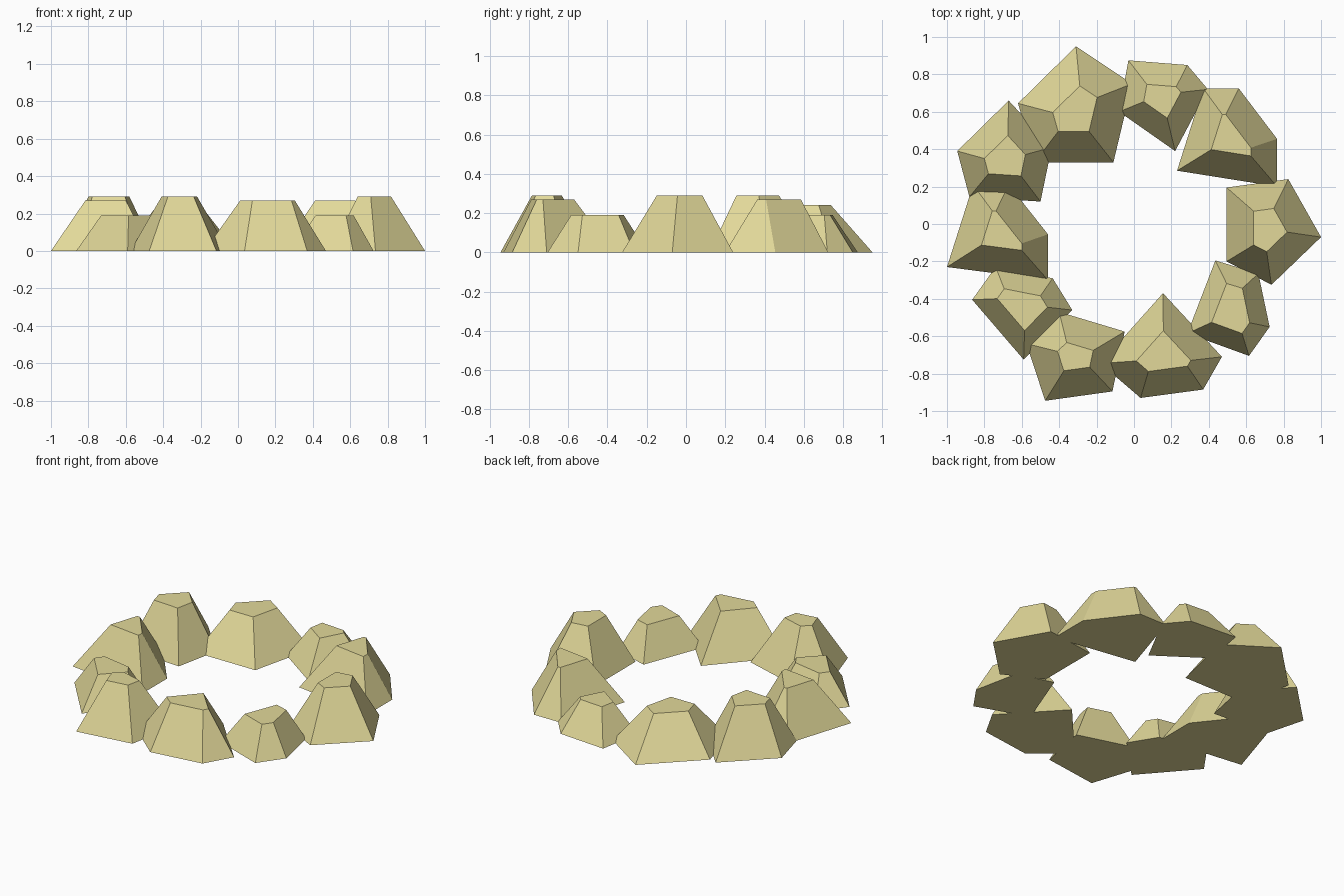
import bpy
import bmesh
from mathutils import Vector

if "Cube" in bpy.data.objects:
    bpy.data.objects.remove(bpy.data.objects["Cube"])

stone = bpy.data.materials.new("sandstone")
stone.diffuse_color = (0.76, 0.69, 0.32, 1)
stone.use_nodes = True
stone.node_tree.nodes["Principled BSDF"].inputs["Base Color"].default_value = stone.diffuse_color


def inset(points, d):
    """Move every edge of a clockwise outline inward by d, with mitred corners."""
    result = []
    n = len(points)
    for i in range(n):
        p = points[i]
        a = (p - points[i - 1]).normalized()
        b = (points[(i + 1) % n] - p).normalized()
        na, nb = Vector((a.y, -a.x)), Vector((b.y, -b.x))
        result.append(p + (na + nb) * d / (1 + na.dot(nb)))
    return result


def rock(name, height, taper, *outline):
    """Rock with a flat base outline, sloping sides and a flat top."""
    base = [Vector(p) for p in outline]
    bm = bmesh.new()
    low = [bm.verts.new((p.x, p.y, 0)) for p in base]
    high = [bm.verts.new((p.x, p.y, height)) for p in inset(base, taper)]
    bm.faces.new(low)
    bm.faces.new(high[::-1])
    n = len(low)
    for i in range(n):
        j = (i + 1) % n
        bm.faces.new((low[j], low[i], high[i], high[j]))
    bmesh.ops.recalc_face_normals(bm, faces=bm.faces)
    mesh = bpy.data.meshes.new(name)
    bm.to_mesh(mesh)
    bm.free()
    mesh.materials.append(stone)
    bpy.context.collection.objects.link(bpy.data.objects.new(name, mesh))


# Back rocks
rock("rock_back_left", 0.24, 0.165,
     (-.31, .95), (-.01, .75), (-.11, .33), (-.53, .33), (-.62, .645))
rock("rock_back", 0.19, 0.12,
     (-.03, .875), (.285, .85), (.395, .72), (.22, .39), (-.08, .60))
rock("rock_back_right", 0.27, 0.14,
     (.23, .285), (.37, .725), (.56, .725), (.765, .455), (.765, .20))

# Right-hand rocks
rock("rock_right", 0.29, 0.145,
     (.825, .24), (1, -.07), (.735, -.325), (.495, -.20), (.495, .195))
rock("rock_right_front", 0.19, 0.10,
     (.435, -.195), (.665, -.265), (.725, -.55), (.615, -.705), (.285, -.585))

# Front rocks
rock("rock_front_right", 0.27, 0.135,
     (.155, -.37), (.47, -.71), (.37, -.885), (.035, -.93), (-.18, -.745))
rock("rock_front_left", 0.29, 0.145,
     (-.40, -.47), (-.05, -.575), (-.115, -.895), (-.475, -.945), (-.575, -.64))

# Left-hand rocks
rock("rock_left_front", 0.19, 0.105,
     (-.865, -.405), (-.74, -.23), (-.435, -.29), (-.33, -.46), (-.59, -.725))
rock("rock_left", 0.27, 0.14,
     (-1, -.23), (-.86, .21), (-.67, .21), (-.46, -.055), (-.46, -.30))
rock("rock_left_back", 0.29, 0.13,
     (-.67, .66), (-.44, .41), (-.50, .12), (-.88, .145), (-.945, .39))
